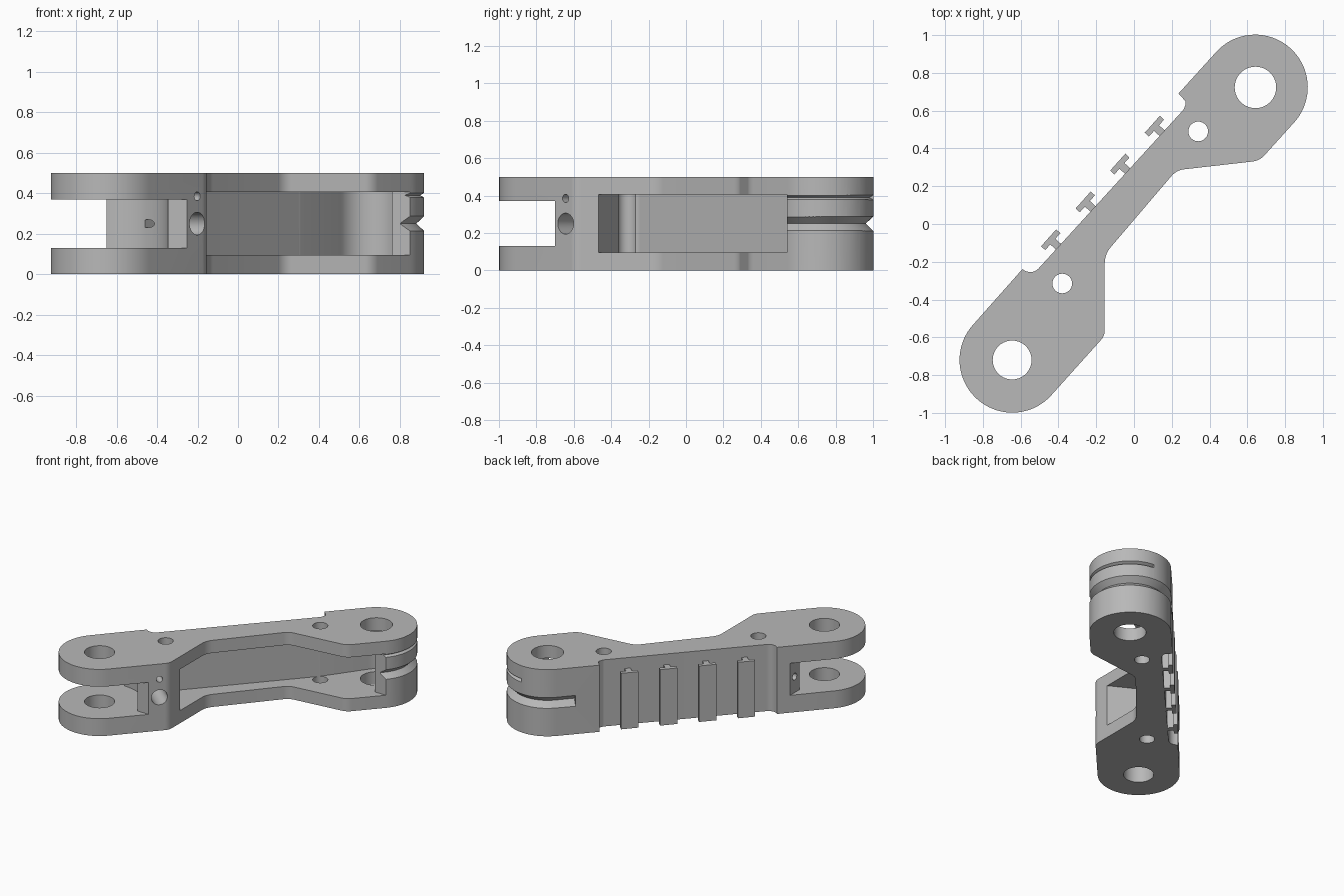
import bpy, bmesh, math
from mathutils import Vector

if "Cube" in bpy.data.objects:
    bpy.data.objects.remove(bpy.data.objects["Cube"])

grey = bpy.data.materials.new("plain_grey")
grey.use_nodes = True
grey.diffuse_color = (0.48, 0.48, 0.48, 1)
grey.node_tree.nodes["Principled BSDF"].inputs["Base Color"].default_value = (0.48, 0.48, 0.48, 1)

FORK = Vector((-0.645, -0.72))       # pivot of the forked end
TAB = Vector((0.643, 0.723))         # pivot of the solid end
ALONG = (TAB - FORK).normalized()
SIDE = Vector((ALONG.y, -ALONG.x))   # towards the open pocket
R = 0.278
HEIGHT = 0.5


def finish(bm, name):
    bmesh.ops.recalc_face_normals(bm, faces=bm.faces)
    mesh = bpy.data.meshes.new(name)
    bm.to_mesh(mesh)
    bm.free()
    mesh.materials.append(grey)
    obj = bpy.data.objects.new(name, mesh)
    bpy.context.collection.objects.link(obj)
    return obj


def prism(name, points, z0, z1):
    bm = bmesh.new()
    face = bm.faces.new([bm.verts.new((p[0], p[1], z0)) for p in points])
    top = bmesh.ops.extrude_face_region(bm, geom=[face])
    verts = [v for v in top["geom"] if isinstance(v, bmesh.types.BMVert)]
    bmesh.ops.translate(bm, verts=verts, vec=(0, 0, z1 - z0))
    return finish(bm, name)


def arc(centre, radius, start, end, steps=32):
    angles = [math.radians(start + (end - start) * i / steps) for i in range(steps + 1)]
    return [centre + radius * Vector((math.cos(t), math.sin(t))) for t in angles]


def rounded(corners):
    """Replace each (x, y, radius) corner by a tangent arc."""
    result = []
    for i, (x, y, radius) in enumerate(corners):
        p = Vector((x, y))
        if radius == 0:
            result.append(p)
            continue
        u = (Vector(corners[i - 1][:2]) - p).normalized()
        v = (Vector(corners[(i + 1) % len(corners)][:2]) - p).normalized()
        half = u.angle(v) / 2
        centre = p + (u + v).normalized() * radius / math.sin(half)
        a = p + u * radius / math.tan(half) - centre
        b = p + v * radius / math.tan(half) - centre
        turn = a.angle_signed(b)
        steps = max(4, int(abs(turn) / 0.08))
        for k in range(steps + 1):
            t = math.atan2(a.y, a.x) - turn * k / steps
            result.append(centre + radius * Vector((math.cos(t), math.sin(t))))
    return result


def bore(name, start, direction, radius, length):
    bm = bmesh.new()
    bmesh.ops.create_cone(bm, cap_ends=True, segments=40, radius1=radius,
                          radius2=radius, depth=length)
    obj = finish(bm, name)
    direction = Vector(direction).normalized()
    obj.rotation_euler = direction.to_track_quat("Z", "Y").to_euler()
    obj.location = Vector(start) + direction * length / 2
    return obj


def groove(name, path, z, half):
    """Sweep a V section along (point, outward normal, depth) stations."""
    bm = bmesh.new()
    rings = []
    for p, normal, depth in path:
        inner, outer = p - normal * depth, p + normal * 0.02
        wide = half * (depth + 0.02) / depth
        rings.append([bm.verts.new((q.x, q.y, h)) for q, h in
                      ((inner, z), (outer, z + wide), (outer, z - wide))])
    for r, s in zip(rings, rings[1:]):
        for k in range(3):
            j = (k + 1) % 3
            bm.faces.new((r[k], r[j], s[j], s[k]))
    bm.faces.new(rings[0])
    bm.faces.new(rings[-1])
    return finish(bm, name)


def end_corner(pivot, side, along):
    p = pivot + SIDE * R * side + ALONG * R * along
    return (p.x, p.y, R * 0.999)


# Link body outline
body = prism("link_body", rounded([
    end_corner(FORK, -1, -1), end_corner(FORK, 1, -1),
    (-0.155, -0.592, 0.08), (-0.155, -0.16, 0.13),
    (0.225, 0.285, 0.1), (0.665, 0.335, 0.1),
    end_corner(TAB, 1, 1), end_corner(TAB, -1, 1),
    (0.235, 0.69, 0), (0.278, 0.645, 0.025), (0.262, 0.605, 0.025),
    (-0.545, -0.279, 0.06), (-0.59, -0.238, 0),
]), 0, HEIGHT)

cutters = []

# Fork slot with a round clearance
slot = [(-0.65, -0.1), (-1.1, -0.1), (-1.1, -1.1), (-0.1, -1.1), (-0.1, -0.7)]
cutters.append(prism("slot_cutter", slot + arc(FORK, 0.3, 4, 91), 0.13, 0.37))

# Side pocket reaching round the tab pivot
pocket = rounded([(1.0, -0.53, 0), (-0.04, -0.53, 0), (-0.45, -0.31, 0.07), (0.31, 0.534, 0)])
pocket = [p for p in pocket][::-1]
pocket = arc(TAB, 0.16, -42, 148)+ pocket + [(1.0, 0.54), (0.76, 0.54)]
cutters.append(prism("pocket_cutter", pocket, 0.095, 0.405))

# Vertical pin holes
for x, y, radius in ((*FORK, 0.103), (*TAB, 0.11), (-0.38, -0.315, 0.052), (0.34, 0.49, 0.052)):
    cutters.append(bore("pin_hole_cutter", (x, y, -0.1), (0, 0, 1), radius, 0.7))

# Cross bores in the side of the fork
inward = Vector((-SIDE.x, -SIDE.y, 0))
for z, radius, length in ((0.25, 0.056, 0.35), (0.385, 0.022, 0.3)):
    cutters.append(bore("cross_bore_cutter", Vector((-0.2, -0.645, z)) - inward * 0.05,
                        inward, radius, length))
cutters.append(bore("small_bore_cutter", (-0.7, -0.36, 0.25), (1, 0, 0), 0.025, 0.15))

# V grooves round the tab end
base = math.degrees(math.atan2(SIDE.y, SIDE.x))
rim = [(p, (p - TAB).normalized(), 0.04) for p in arc(TAB, R, base, base + 180, 48)]
rim.insert(0, (TAB + SIDE * R - ALONG * 0.03, SIDE, 0.04))
rim.append((TAB - SIDE * R - ALONG * 0.13, -SIDE, 0.04))
cutters.append(groove("deep_groove_cutter", rim, 0.25, 0.038))
thin = [(p, n, 0.02) for p, n, d in rim[:36]]
cutters.append(groove("thin_groove_cutter", thin, 0.39, 0.012))

# Carve the body
bpy.context.view_layer.objects.active = body
for cutter in cutters:
    cutter.hide_render = True
    mod = body.modifiers.new("cut", "BOOLEAN")
    mod.operation = "DIFFERENCE"
    mod.solver = "EXACT"
    mod.object = cutter
    bpy.ops.object.modifier_apply(modifier=mod.name)
for cutter in cutters:
    bpy.data.objects.remove(cutter)

# T-shaped ribs on the back of the web
T_SECTION = [(-0.02, -0.01), (0.02, -0.01), (0.02, 0.04), (0.06, 0.04),
             (0.06, 0.07), (-0.06, 0.07), (-0.06, 0.04), (-0.02, 0.04)]
for i in range(4):
    x = -0.4 + 0.183 * i
    root = Vector((x, 1.095 * x + 0.318))
    points = [root + ALONG * u - SIDE * v for u, v in T_SECTION]
    prism("rib_%d" % (i + 1), points, 0, 0.42)

# Smooth the round walls, keep the edges crisp
bpy.ops.object.select_all(action="DESELECT")
body.select_set(True)
bpy.context.view_layer.objects.active = body
bpy.ops.object.shade_smooth_by_angle(angle=math.radians(25))
